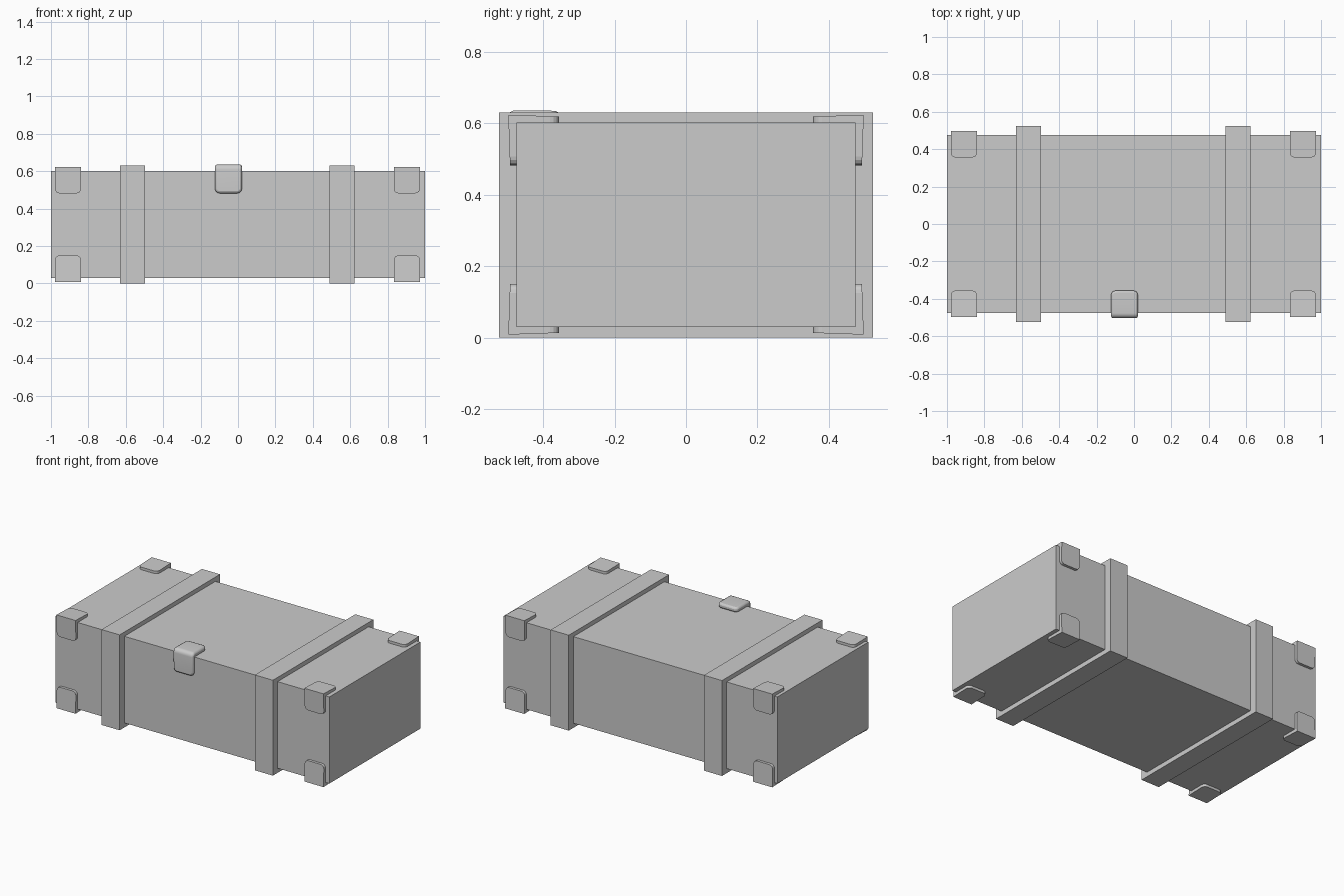
import bpy, bmesh
from mathutils import Vector

if "Cube" in bpy.data.objects:
    bpy.data.objects.remove(bpy.data.objects["Cube"])

ZC = 0.316  # mid height of the case


def finish(bm, name):
    bmesh.ops.recalc_face_normals(bm, faces=bm.faces)
    me = bpy.data.meshes.new(name)
    bm.to_mesh(me)
    bm.free()
    ob = bpy.data.objects.new(name, me)
    bpy.context.collection.objects.link(ob)
    return ob


def box(name, lo, hi):
    bm = bmesh.new()
    bmesh.ops.create_cube(bm, size=1)
    for v in bm.verts:
        v.co = Vector([l + (c + 0.5) * (h - l) for c, l, h in zip(v.co, lo, hi)])
    return finish(bm, name)


def clip(name, xc, width, profile, sy=1, sz=1, bend=0.0, tip=0.025):
    """L-shaped clip: outer tip, outer bend, outer tip, inner tip, inner bend, inner tip."""
    bm = bmesh.new()
    rows = [[bm.verts.new((xc + s * width / 2, y * sy, ZC + (z - ZC) * sz))
             for y, z in profile] for s in (-1, 1)]
    a, b = rows
    # two quads per end keep the L clean
    for r in rows:
        bm.faces.new((r[0], r[1], r[4], r[5]))
        bm.faces.new((r[1], r[2], r[3], r[4]))
    for i in range(6):
        j = (i + 1) % 6
        bm.faces.new((a[i], a[j], b[j], b[i]))
    bmesh.ops.recalc_face_normals(bm, faces=bm.faces)
    bend_pts = [a[1].co.copy(), b[1].co.copy()]
    # round the free corners of both legs
    edges = [bm.edges.get((r[i], r[j])) for r in rows for i, j in ((5, 0), (2, 3))]
    bmesh.ops.bevel(bm, geom=edges, offset=tip, segments=4, profile=0.5, affect='EDGES')
    if bend:
        edges = [e for e in bm.edges
                 if all(min((v.co - p).length for p in bend_pts) < 1e-5 for v in e.verts)]
        bmesh.ops.bevel(bm, geom=edges, offset=bend, segments=5, profile=0.5, affect='EDGES')
    return finish(bm, name)


# Case body
box("case_body", (-1, -0.475, 0.03), (1, 0.475, 0.602))

# Two raised bands around the body
for side, x in (("left", -0.564), ("right", 0.556)):
    box("band_" + side, (x - 0.066, -0.524, 0), (x + 0.066, 0.524, 0.63))

# Eight edge guards near the ends
guard = [(-0.493, 0.482), (-0.498, 0.624), (-0.356, 0.619),
         (-0.356, 0.602), (-0.475, 0.602), (-0.475, 0.482)]
for side, x in (("left", -0.909), ("right", 0.903)):
    for fb, sy in (("front", 1), ("back", -1)):
        for tb, sz in (("top", 1), ("bottom", -1)):
            clip(f"edge_guard_{side}_{fb}_{tb}", x, 0.14, guard, sy, sz)

# Latch folded over the front top edge
latch_profile = [(-0.502, 0.482), (-0.504, 0.637), (-0.356, 0.635),
                 (-0.356, 0.602), (-0.475, 0.602), (-0.475, 0.482)]
latch = clip("latch", -0.051, 0.144, latch_profile, bend=0.028)
bev = latch.modifiers.new("soft_edges", 'BEVEL')
bev.width = 0.012
bev.segments = 2
bev.limit_method = 'ANGLE'
bev.angle_limit = 0.9
bpy.context.view_layer.objects.active = latch
latch.select_set(True)
bpy.ops.object.shade_smooth_by_angle(angle=0.7)
